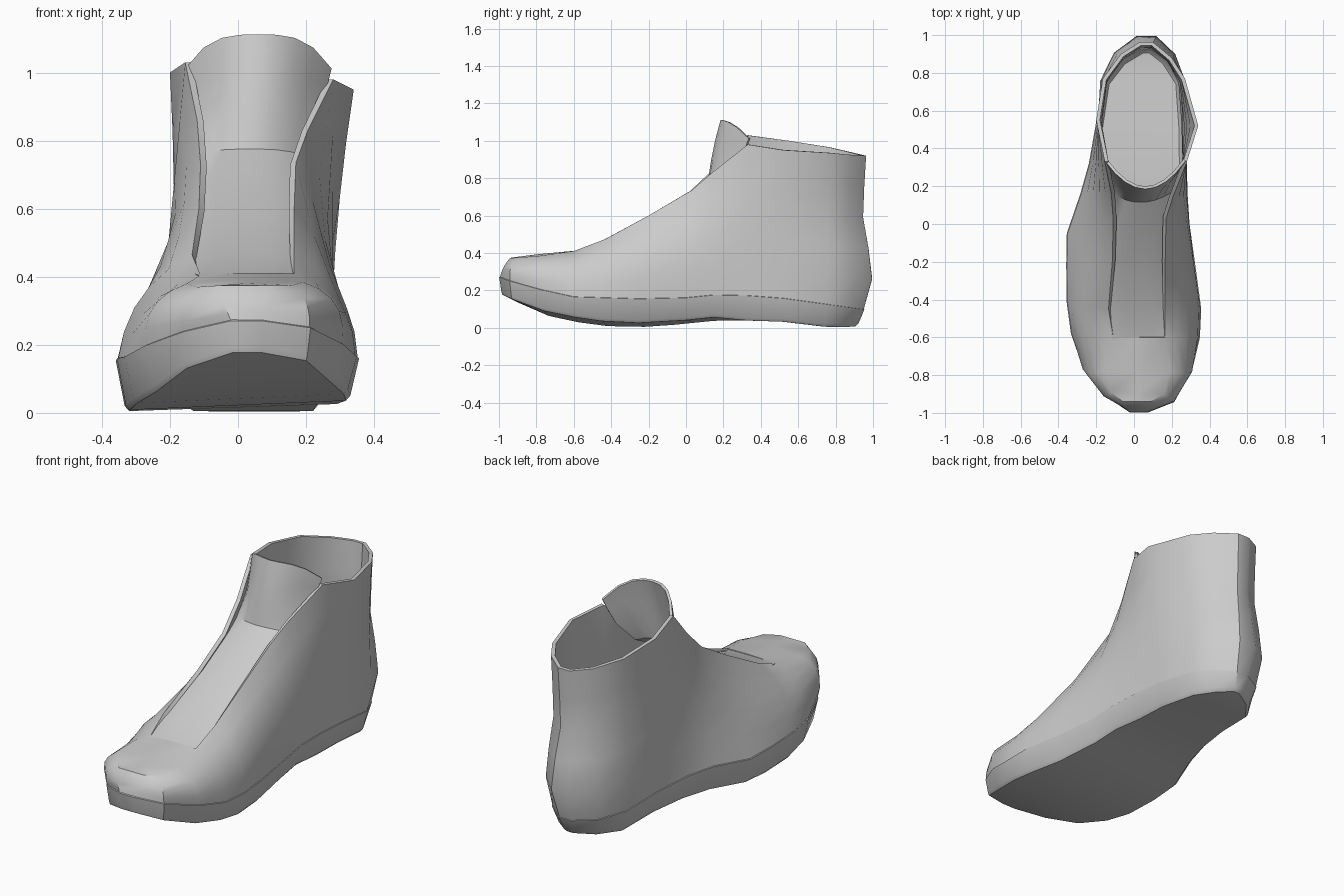
import bpy, math
from mathutils import Vector

if "Cube" in bpy.data.objects:
    bpy.data.objects.remove(bpy.data.objects["Cube"])

# Stations from toe to heel: sole outline x, y | top edge x, y, z | wall bulge
RIGHT = [
    (.07, -.995, .09, -.94, .374, .008), (.21, -.94, .16, -.90, .375, .025),
    (.305, -.77, .19, -.78, .385, .05), (.345, -.60, .165, -.60, .41, .055),
    (.352, -.45, .165, -.43, .475, .05), (.325, -.25, .165, -.20, .60, .045),
    (.29, .0, .17, .03, .735, .04), (.28, .15, .205, .14, .83, .03),
    (.275, .33, .28, .33, .98, .0), (.272, .52, .34, .52, .95, -.014),
    (.255, .75, .27, .77, .935, .0), (.19, .88, .20, .88, .925, .0),
    (.10, .95, .10, .963, .92, .0)]
LEFT = [
    (-.02, -.995, -.06, -.94, .374, .008), (-.16, -.90, -.12, -.89, .37, .025),
    (-.27, -.75, -.15, -.78, .38, .05), (-.33, -.58, -.11, -.60, .405, .05),
    (-.352, -.42, -.135, -.45, .465, .05), (-.355, -.22, -.115, -.20, .60, .02),
    (-.352, -.05, -.11, .02, .73, .0), (-.28, .16, -.12, .16, .86, .0),
    (-.235, .32, -.155, .33, 1.03, .0), (-.20, .52, -.20, .55, 1.0, -.012),
    (-.165, .75, -.165, .77, .965, .0), (-.085, .88, -.07, .90, .935, .0),
    (.03, .95, .03, .963, .92, .0)]
LOOP = RIGHT + LEFT[::-1]
N = len(LOOP)
SOLE_LOW = [(-1, .18), (-.92, .145), (-.83, .085), (-.7, .05), (-.5, .015), (-.3, .0), (0, .02),
            (.2, .042), (.5, .035), (.8, .0), (1, .01)]
SOLE_TOP = [(-1, .272), (-.94, .25), (-.85, .222), (-.7, .185), (-.6, .165), (-.1, .15),
            (.2, .18), (.5, .16), (.9, .105), (1, .09)]


def lookup(table, y):
    for (a, za), (b, zb) in zip(table, table[1:]):
        if y <= b:
            return za + (zb - za) * max(0, (y - a) / (b - a))
    return table[-1][1]


def make(name, verts, faces, thickness=0):
    mesh = bpy.data.meshes.new(name)
    mesh.from_pydata([tuple(v) for v in verts], [], faces)
    ob = bpy.data.objects.new(name, mesh)
    bpy.context.collection.objects.link(ob)
    bpy.ops.object.select_all(action='DESELECT')
    ob.select_set(True)
    bpy.context.view_layer.objects.active = ob
    if thickness:
        mod = ob.modifiers.new("thickness", 'SOLIDIFY')
        mod.thickness, mod.offset = thickness, -1
        bpy.ops.object.modifier_apply(modifier=mod.name)  # so rim edges shade sharp
    bpy.ops.object.shade_smooth_by_angle(angle=math.radians(35))
    return ob


def ring_faces(rings):
    return [(r * N + i, r * N + (i + 1) % N, (r + 1) * N + (i + 1) % N, (r + 1) * N + i)
            for r in range(rings - 1) for i in range(N)]


def tangent(i):
    a, b = LOOP[i - 1], LOOP[(i + 1) % N]
    return Vector((b[0] - a[0], b[1] - a[1], 0)).normalized()


# Upper: walls lofted from the sole outline to the lacing and collar edge
verts = []
STEPS = (0, .2, .4, .6, .8, 1)
for t in STEPS:
    for i, (x, y, tx, ty, tz, bulge) in enumerate(LOOP):
        low, top = Vector((x, y, lookup(SOLE_TOP, y))), Vector((tx, ty, tz))
        out = tangent(i).cross(top - low).normalized()
        heel = min(1, max(0, (y - .5) / .45)) ** 2
        swell = {.2: .046, .4: .022, .6: -.012, .8: -.008}.get(t, 0)
        verts.append(low.lerp(top, t) + out * (bulge * 4 * t * (1 - t) + heel * swell))
faces = ring_faces(len(STEPS))
# Toe cap joins the two sides as far back as the lacing
base, mid = (len(STEPS) - 1) * N, len(verts)
for i in range(4):
    verts.append((verts[base + i] + verts[base + N - 1 - i]) / 2 + Vector((0, 0, (0, .008, .012, .004)[i])))
for i in range(3):
    r, l, m = base + i, base + N - 1 - i, mid + i
    faces += [(l, m, m + 1, l - 1), (m, r, r + 1, m + 1)]
faces.append((base + N - 1, base, mid))
make("upper", verts, faces, .02)

# Sole: band with a thin undercut edge, open towards the inside of the shoe
verts = []
for inset, rise in ((.035, 0), (.022, .015), (-.004, None), (.008, None)):
    for i, (x, y, *_) in enumerate(LOOP):
        tan = tangent(i)
        k = inset * (.4 if y < -.85 else 1.4 if y > .8 else 1) if inset > 0 else inset
        p = Vector((x - tan.y * k, y + tan.x * k, 0))
        p.z = lookup(SOLE_TOP, y) if rise is None else lookup(SOLE_LOW, y) + rise
        if rise is not None and -.8 < y < .3:
            p.z += .07 * max(0, x)  # outer edge rolls up slightly
        if inset == .008:
            p.z += .005
        verts.append(p)
faces = ring_faces(4)
for i in range(N // 2 - 1):
    j = N - 1 - i
    faces.append((i, j, j - 1, i + 1))
make("sole", verts, faces)

# Tongue rows: centre y, centre z, left x, right x, sweep back, drop at sides
TONGUE = [(-.62, .402, -.11, .165, 0, 0), (-.58, .413, -.125, .175, 0, .005),
          (-.43, .468, -.14, .175, 0, .015), (-.2, .583, -.125, .175, .0, .02),
          (0, .70, -.12, .18, .01, .02), (.115, .775, -.125, .195, .05, .02),
          (.135, .90, -.14, .235, .14, .03), (.155, 1.0, -.15, .262, .16, .04),
          (.185, 1.112, -.155, .275, .15, .10)]
COLS = 9
verts = []
for y, z, xl, xr, back, drop in TONGUE:
    for c in range(COLS):
        s = 2 * c / (COLS - 1) - 1
        verts.append((xl + (xr - xl) * (s + 1) / 2, y + back * s * s, z - drop * abs(s) ** 3.3))
faces = [(r * COLS + c, r * COLS + c + 1, (r + 1) * COLS + c + 1, (r + 1) * COLS + c)
         for r in range(len(TONGUE) - 1) for c in range(COLS - 1)]
make("tongue", verts, faces, .015)
